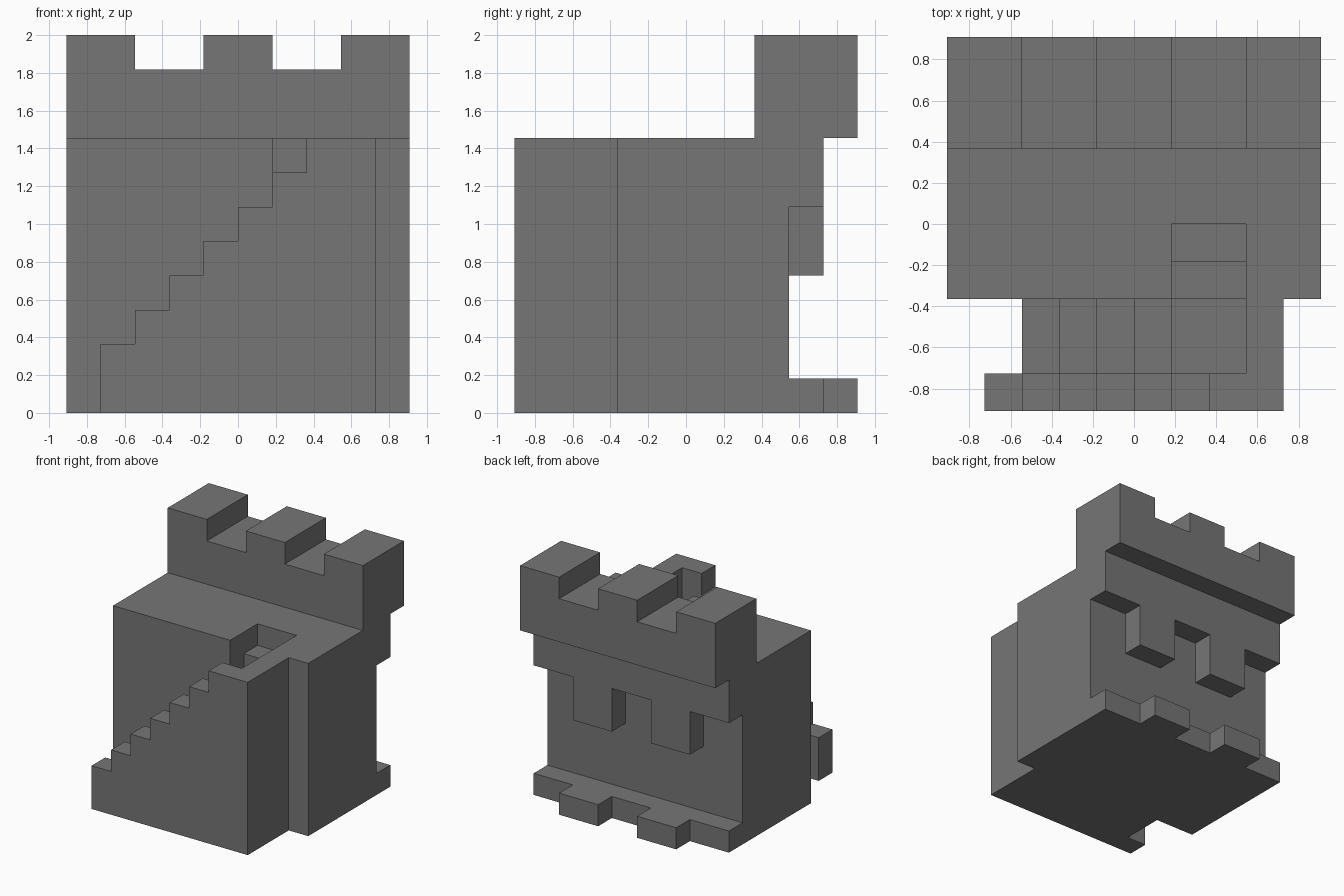
import bpy, bmesh
from mathutils import Vector

if "Cube" in bpy.data.objects:
    bpy.data.objects.remove(bpy.data.objects["Cube"])

U = 2 / 11  # one block; the model is 10 x 10 x 11 blocks

stone = bpy.data.materials.new("grey stone")
stone.diffuse_color = (0.18, 0.18, 0.18, 1)
stone.use_nodes = True
stone.node_tree.nodes["Principled BSDF"].inputs["Base Color"].default_value = stone.diffuse_color


def box(x0, x1, y0, y1, z0, z1):
    """All block cells inside a box."""
    return {(x, y, z) for x in range(x0, x1) for y in range(y0, y1) for z in range(z0, z1)}


parts = {}

# Main wall, with the stairwell cut into its top
body = box(-5, 5, -2, 3, 0, 8)
body -= box(1, 3, -2, -1, 6, 8) | box(1, 3, -1, 0, 7, 8)
parts["wall_body"] = body

# Battlement: parapet and three merlons
parts["parapet"] = box(-5, 5, 2, 5, 8, 10)
parts["merlons"] = set().union(*(box(x, x + 2, 2, 5, 10, 11) for x in (-5, -1, 3)))

# Ledge under the parapet and its two hanging corbels
ledge = box(-5, 5, 3, 4, 6, 8)
plinth = box(-5, 5, 3, 4, 0, 1)
for x in (-3, 1):
    ledge |= box(x, x + 2, 3, 4, 4, 6)
    plinth |= box(x, x + 2, 4, 5, 0, 1)
parts["corbel_ledge"] = ledge
parts["plinth"] = plinth

# Stairs: four steps up to a landing that turns into the wall
steps = box(1, 3, -4, -2, 0, 5)
for i in range(4):
    steps |= box(-3 + i, -2 + i, -4, -2, 0, i + 1)
parts["steps"] = steps

# Stepped outer banister and end wall
banister = box(3, 4, -4, -2, 0, 8)
for x in range(-4, 4):
    banister |= box(x, x + 1, -5, -4, 0, min(x + 6, 8))
parts["stair_banister"] = banister

# Build each part from its outer faces only, merged into large flat faces
solid = set().union(*parts.values())
for name, cells in parts.items():
    bm = bmesh.new()
    for c in sorted(cells):
        for axis in range(3):
            for side in (0, 1):
                n = list(c)
                n[axis] += 2 * side - 1
                if tuple(n) in solid:
                    continue
                a, b = (axis + 1) % 3, (axis + 2) % 3
                quad = []
                for da, db in ((0, 0), (1, 0), (1, 1), (0, 1)):
                    p = Vector(c)
                    p[axis] += side
                    p[a] += da
                    p[b] += db
                    quad.append(bm.verts.new(p * U))
                bm.faces.new(quad if side else quad[::-1])
    bmesh.ops.remove_doubles(bm, verts=bm.verts[:], dist=0.001)
    bmesh.ops.dissolve_limit(bm, angle_limit=0.01, verts=bm.verts[:], edges=bm.edges[:])
    mesh = bpy.data.meshes.new(name)
    bm.to_mesh(mesh)
    bm.free()
    mesh.materials.append(stone)
    bpy.context.collection.objects.link(bpy.data.objects.new(name, mesh))
